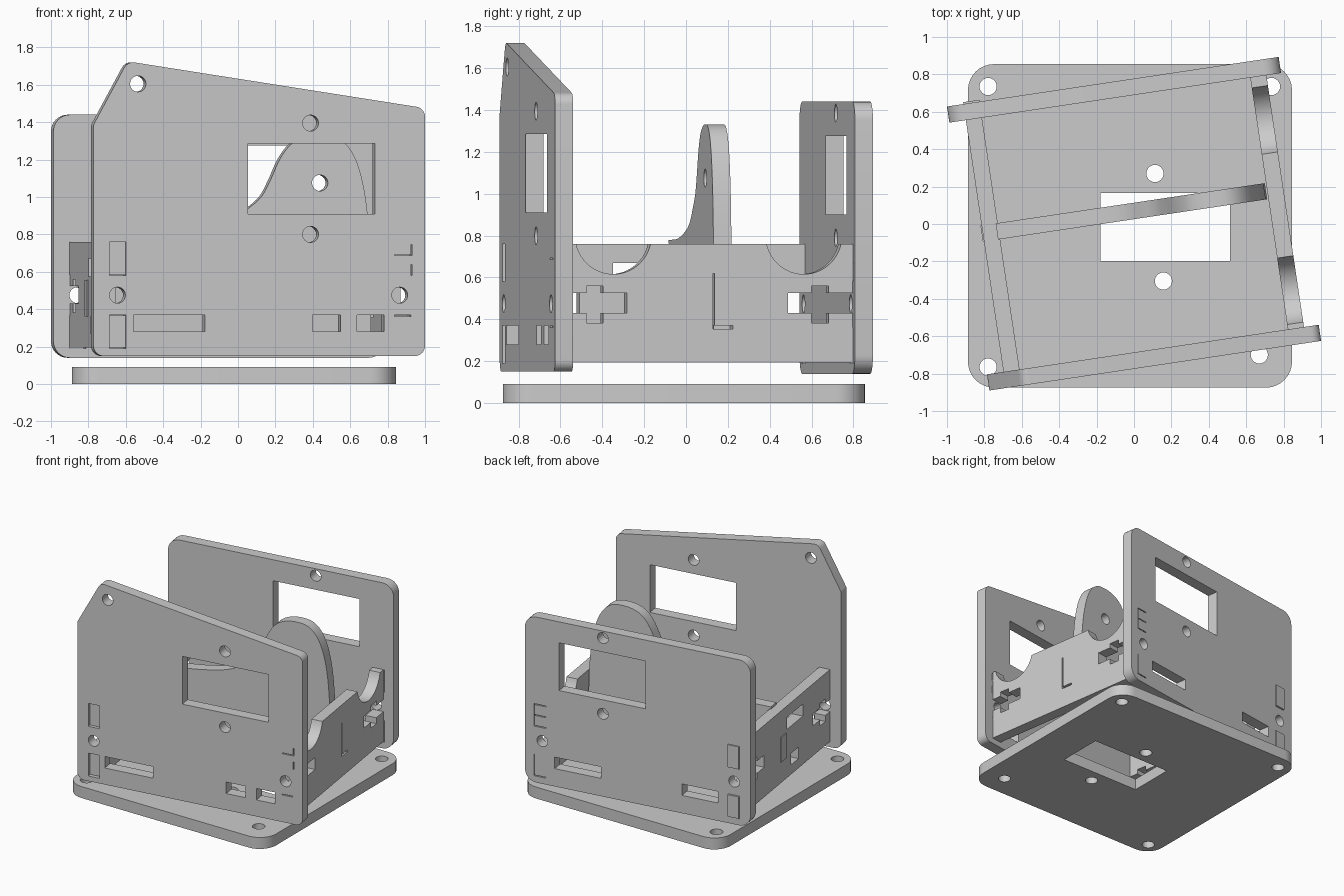
import bpy, bmesh, math
from mathutils import Matrix, Vector

if "Cube" in bpy.data.objects:
    bpy.data.objects.remove(bpy.data.objects["Cube"])

grey = bpy.data.materials.new("plain grey")
grey.use_nodes = True
grey.diffuse_color = (0.6, 0.6, 0.6, 1)
grey.node_tree.nodes["Principled BSDF"].inputs["Base Color"].default_value = (0.6, 0.6, 0.6, 1)

# The upright box is turned slightly on the base
U = Vector((math.cos(math.radians(8.5)), math.sin(math.radians(8.5)), 0))
V = Vector((-U.y, U.x, 0))
Z = Vector((0, 0, 1))
CORNER = Vector((-0.773, -0.89, 0))
T = 0.087
LENGTH, DEPTH = 1.793, 1.535


def circle(x, y, r=0.043, a0=0, a1=360, n=24):
    angles = [math.radians(a0 + (a1 - a0) * i / n) for i in range(n + (a1 - a0 < 360))]
    return [(x + r * math.cos(a), y + r * math.sin(a)) for a in angles]


def rect(x0, x1, y0, y1):
    return [(x0, y0), (x1, y0), (x1, y1), (x0, y1)]


def rounded(points, r, steps=8):
    """Replace each corner with an arc of radius r."""
    out = []
    for i, p in enumerate(points):
        p = Vector(p)
        a = (Vector(points[i - 1]) - p).normalized()
        b = (Vector(points[(i + 1) % len(points)]) - p).normalized()
        half = a.angle(b) / 2
        centre = p + (a + b).normalized() * r / math.sin(half)
        start = (p + a * r / math.tan(half) - centre).normalized()
        end = (p + b * r / math.tan(half) - centre).normalized()
        out += [tuple(centre + start.slerp(end, k / steps) * r) for k in range(steps + 1)]
    return out


def smooth_path(pts, steps=5):
    """Catmull-Rom curve through the points."""
    p = [Vector(q) for q in pts]
    p = [p[0]] + p + [p[-1]]
    out = []
    for a, b, c, d in zip(p, p[1:], p[2:], p[3:]):
        for k in range(steps):
            t = k / steps
            q = b + (c - a) * t / 2 + (a - b * 2.5 + c * 2 - d / 2) * t**2
            out.append(tuple(q + (b * 3 - a - c * 3 + d) / 2 * t**3))
    return out + [tuple(p[-1])]


def plate(name, outline, holes, origin, ax, ay, thick):
    """Flat sheet: a filled outline with holes, extruded both ways from origin."""
    cu = bpy.data.curves.new(name + "_profile", "CURVE")
    cu.dimensions, cu.fill_mode, cu.extrude = "2D", "BOTH", thick / 2
    for loop in [outline] + holes:
        s = cu.splines.new("POLY")
        s.points.add(len(loop) - 1)
        for pt, (x, y) in zip(s.points, loop):
            pt.co = (x, y, 0, 1)
        s.use_cyclic_u = True
    tmp = bpy.data.objects.new(name + "_profile", cu)
    bpy.context.collection.objects.link(tmp)
    dg = bpy.context.evaluated_depsgraph_get()
    me = bpy.data.meshes.new_from_object(tmp.evaluated_get(dg))
    bpy.data.objects.remove(tmp)
    m = Matrix((ax, ay, ax.cross(ay))).transposed().to_4x4()
    m.translation = origin
    bm = bmesh.new()
    bm.from_mesh(me)
    bmesh.ops.remove_doubles(bm, verts=bm.verts, dist=0.0005)
    bm.transform(m)
    bmesh.ops.recalc_face_normals(bm, faces=bm.faces)
    bm.to_mesh(me)
    bm.free()
    me.name = name
    me.materials.clear()
    me.materials.append(grey)
    ob = bpy.data.objects.new(name, me)
    bpy.context.collection.objects.link(ob)
    bpy.ops.object.select_all(action="DESELECT")
    ob.select_set(True)
    bpy.context.view_layer.objects.active = ob
    bpy.ops.object.shade_smooth_by_angle(angle=math.radians(30))


# Base with corner bolts and a central opening
bolts = [(-0.78, 0.735), (0.735, 0.735), (-0.78, -0.765), (0.67, -0.7), (0.112, 0.27), (0.157, -0.305)]
plate("base", rounded(rect(-0.888, 0.845, -0.875, 0.855), 0.14),
      [circle(x, y, 0.046) for x, y in bolts] + [rect(-0.18, 0.512, -0.197, 0.165)],
      Vector((0, 0, 0.045)), Vector((1, 0, 0)), Vector((0, 1, 0)), 0.09)


# Front and back panels share window, bolt holes and side tab slots
def panel_holes(dz=0.0):
    h = [rect(0.835, 1.522, 0.91 + dz, 1.285 + dz)]
    h += [circle(1.174, z + dz) for z in (0.8, 1.395)]
    h += [circle(0.13, 0.475), circle(1.656, 0.475)]
    h += [rect(0.088, 0.176, z, z + 0.18) for z in (0.19, 0.58)]
    return h


# Hairline gaps around the flush tabs
G, R0, R1 = 0.007, 1.628, 1.716


def comb(z0, z1, teeth):
    """Upright gap at R1 with short teeth reaching back to R0."""
    loop = [(R1 + G, z1), (R1 + G, z0)]
    for z in teeth:
        loop += [(R1, z), (R0, z), (R0, z + G), (R1, z + G)]
    return loop if teeth[-1] + G >= z1 else loop + [(R1, z1)]


front_gaps = [rect(R0, R1, 0.362, 0.362 + G), rect(R1, R1 + G, 0.58, 0.64), comb(0.686, 0.745, [0.686])]
front_slots = [rect(a, b, 0.28, 0.37) for a, b in ((0.218, 0.603), (1.184, 1.336), (1.424, 1.571))]
front_shape = [(0, 0.15), (LENGTH, 0.15), (LENGTH, 1.475), (0.185, 1.725), (0, 1.385)]
plate("front_panel", rounded(front_shape, 0.055),
      panel_holes() + [circle(0.241, 1.605)] + front_slots + front_gaps, CORNER + V * T / 2, U, Z, T)

back_gaps = [comb(0.58, 0.757, [0.58, 0.665, 0.75]), comb(0.19, 0.36, [0.19])]
back_slots = [rect(a, b, 0.28, 0.37) for a, b in ((0.257, 0.545), (1.19, 1.557))]
plate("back_panel", rounded(rect(0, LENGTH, 0.14, 1.44), 0.09),
      panel_holes(-0.01) + back_slots + back_gaps, CORNER + V * (DEPTH - T / 2), U, Z, T)


# Side panels: tabs at both ends with a nut slot between them
def side_end(tip, shift=0.0):
    a, b, c = 0.162 + shift, 0.244 + shift, 0.358 + shift
    lower = [(tip, 0.195), (tip, 0.367), (T, 0.367), (T, 0.43), (a, 0.43), (a, 0.383), (b, 0.383), (b, 0.43), (c, 0.43)]
    upper = [(c, 0.525), (b, 0.525), (b, 0.56), (a, 0.56), (a, 0.525), (T, 0.525), (T, 0.583), (tip, 0.583), (tip, 0.76)]
    return lower + upper


def side_outline(front_tip, back_tip, top=()):
    back = [(DEPTH - v, z) for v, z in reversed(side_end(back_tip, 0.04))]
    return side_end(front_tip) + list(top) + back


plate("left_slotted_side", side_outline(0.02, -0.01),
      [rect(0.52, 0.775, 0.575, 0.67), rect(0.59, 0.71, 0.27, 0.36)],
      CORNER + U * 0.1325, V, Z, T)

scoops = circle(0.293, 0.8, 0.184, 192.6, 347.4) + circle(1.213, 0.8, 0.184, 192.6, 347.4)
tab_gap = [(0.775, 0.355), (0.87, 0.355), (0.87, 0.37), (0.782, 0.37), (0.782, 0.62), (0.775, 0.62)]
plate("scooped_side", side_outline(0.01, 0.01, scoops), [tab_gap],
      CORNER + U * 1.67, V, Z, T)

# Inner support rising into a rounded lug
lug = smooth_path([(0.165, 0.78), (0.45, 0.785), (0.7, 0.82), (0.85, 0.865), (0.95, 0.935), (1.025, 1.0), (1.075, 1.09),
                   (1.125, 1.2), (1.185, 1.28), (1.26, 1.32), (1.347, 1.332), (1.43, 1.32), (1.495, 1.27),
                   (1.545, 1.18), (1.58, 1.05), (1.6, 0.91), (1.612, 0.75)])
foot = [(1.62, 0.2), (0.18, 0.2), (0.18, 0.36), (0.083, 0.36), (0.083, 0.555), (0.18, 0.555), (0.18, 0.762), (0.165, 0.762)]
plate("inner_support", lug + foot, [circle(1.343, 1.075)], CORNER + V * 0.835, U, Z, T)
